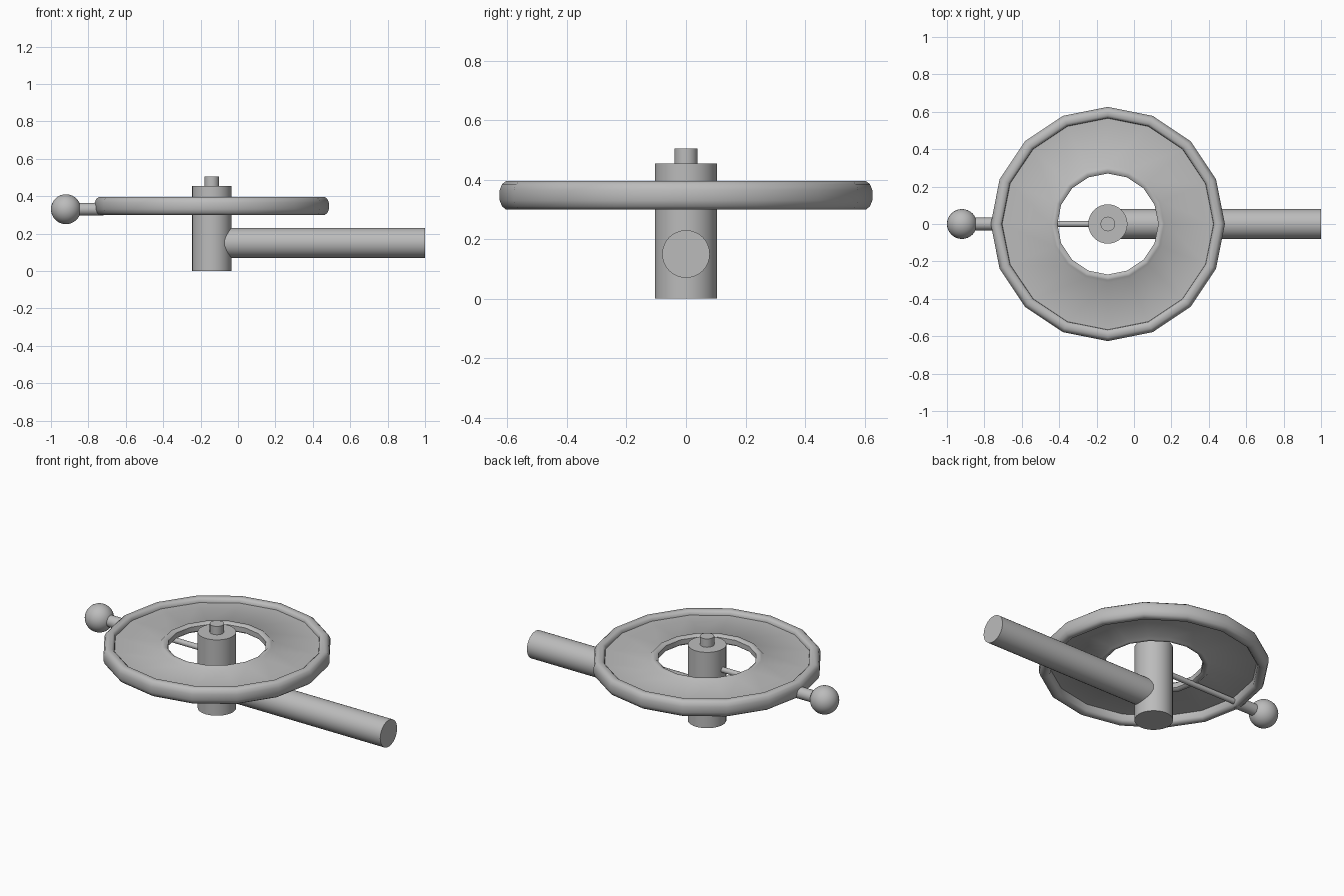
import bpy, math
from mathutils import Vector

if "Cube" in bpy.data.objects:
    bpy.data.objects.remove(bpy.data.objects["Cube"])

CX = -0.14   # axis of the wheel and hub
grey = bpy.data.materials.new("plain grey")
grey.diffuse_color = (0.5, 0.5, 0.5, 1)
grey.use_nodes = True
grey.node_tree.nodes["Principled BSDF"].inputs["Base Color"].default_value = grey.diffuse_color


def finish(obj, name, angle=40):
    obj.name = name
    obj.data.materials.append(grey)
    bpy.ops.object.select_all(action='DESELECT')
    obj.select_set(True)
    bpy.context.view_layer.objects.active = obj
    bpy.ops.object.shade_smooth_by_angle(angle=math.radians(angle))


def rod(name, a, b, radius, sides=32):
    a, b = Vector(a), Vector(b)
    bpy.ops.mesh.primitive_cylinder_add(
        vertices=sides, radius=radius, depth=(b - a).length, location=(a + b) / 2,
        rotation=(b - a).to_track_quat('Z', 'Y').to_euler())
    finish(bpy.context.object, name)


def lathe(name, profile, sides):
    """Revolve a closed (radius, z) profile around the wheel axis."""
    n = len(profile)
    verts, faces = [], []
    for i in range(sides):
        t = 2 * math.pi * i / sides
        verts += [(CX + r * math.cos(t), r * math.sin(t), z) for r, z in profile]
        for j in range(n):
            k, m = (i + 1) % sides * n, (j + 1) % n
            faces.append((i * n + j, k + j, k + m, i * n + m))
    mesh = bpy.data.meshes.new(name)
    mesh.from_pydata(verts, [], faces)
    obj = bpy.data.objects.new(name, mesh)
    bpy.context.collection.objects.link(obj)
    finish(obj, name, 50)


# Sixteen-sided wheel: raised rounded rims around a thin recessed plate
wheel = [
    (0.27, 0.345), (0.283, 0.335), (0.30, 0.335), (0.315, 0.35),    # inner rim, underside
    (0.565, 0.35), (0.567, 0.315), (0.58, 0.30), (0.605, 0.30),     # plate and outer rim, underside
    (0.618, 0.31), (0.626, 0.33), (0.626, 0.365), (0.618, 0.385),   # outer rim, side
    (0.605, 0.395), (0.58, 0.395), (0.567, 0.385), (0.565, 0.37),   # outer rim, top
    (0.315, 0.37), (0.30, 0.385), (0.283, 0.385), (0.27, 0.375),    # inner rim, top
]
lathe("wheel", wheel, 16)

# Central hub with its small top pin
rod("hub", (CX, 0, 0), (CX, 0, 0.455), 0.105)
rod("top_pin", (CX, 0, 0.44), (CX, 0, 0.505), 0.039)

# Side pipe
rod("side_pipe", (CX + 0.04, 0, 0.15), (1, 0, 0.15), 0.08)

# Spoke, handle stem and knob
rod("spoke", (CX, 0, 0.33), (-0.71, 0, 0.33), 0.016, 16)
rod("handle_stem", (-0.90, 0, 0.33), (-0.72, 0, 0.33), 0.034, 24)
bpy.ops.mesh.primitive_uv_sphere_add(segments=32, ring_count=16, radius=0.08,
                                     location=(-0.92, 0, 0.33))
finish(bpy.context.object, "handle_knob")
